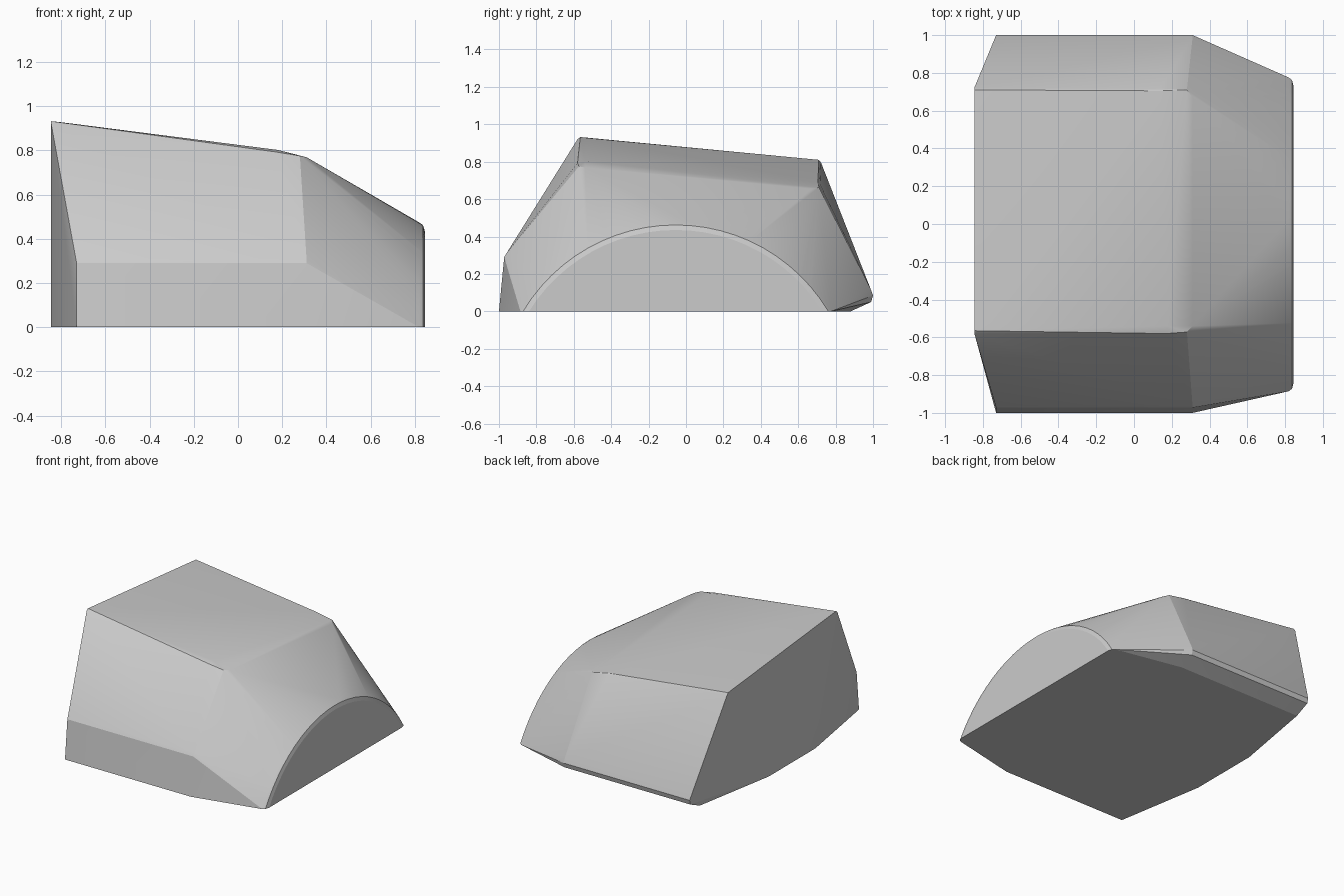
import bpy, bmesh, math

if "Cube" in bpy.data.objects:
    bpy.data.objects.remove(bpy.data.objects["Cube"])

bm = bmesh.new()


def add(*pts):
    for p in pts:
        bm.verts.new(p)


def arc(x, radius, zc=-0.49, yc=-0.055, n=24):
    """Circular segment standing on z = 0, in the plane of x."""
    half = math.acos(-zc / radius)
    for i in range(n + 1):
        a = -half + 2 * half * i / n
        add((x, yc + radius * math.sin(a), max(0, zc + radius * math.cos(a))))


# Arched end face with a small rounded rim
for x, r in ((0.82, 0.964), (0.837, 0.952), (0.845, 0.925)):
    arc(x, r)

# Side profiles: a vertical-ish wall on the front, an undercut lip on the back
for x in (-0.73, 0.31):
    add((x, -1.0, 0), (x, -0.972, 0.29), (x, -0.96, 0.31),
        (x, 0.88, 0), (x, 0.99, 0.05), (x, 1.0, 0.085), (x, 0.987, 0.12))

# Flat left end, narrowing towards the ground
add((-0.845, -0.32, 0), (-0.845, 0.23, 0))

# Sloping top, with softened corners
add((-0.845, -0.58, 0.92), (-0.845, -0.565, 0.932), (-0.79, -0.52, 0.926),
    (-0.845, 0.722, 0.795), (-0.845, 0.71, 0.81),
    (0.17, -0.58, 0.793), (0.18, -0.54, 0.802), (0.28, -0.572, 0.775), (0.31, -0.54, 0.769),
    (0.14, 0.717, 0.68), (0.14, 0.705, 0.69), (0.28, 0.71, 0.662), (0.31, 0.67, 0.655))

# Wrap all profiles in one convex faceted body
res = bmesh.ops.convex_hull(bm, input=bm.verts[:])
loose = [v for v in bm.verts if not v.link_faces]
bmesh.ops.delete(bm, geom=loose, context='VERTS')
bmesh.ops.recalc_face_normals(bm, faces=bm.faces[:])

mesh = bpy.data.meshes.new("faceted_block")
bm.to_mesh(mesh)
bm.free()
block = bpy.data.objects.new("faceted_block", mesh)
bpy.context.collection.objects.link(block)
bpy.context.view_layer.objects.active = block
block.select_set(True)
bpy.ops.object.shade_smooth_by_angle(angle=math.radians(15))
